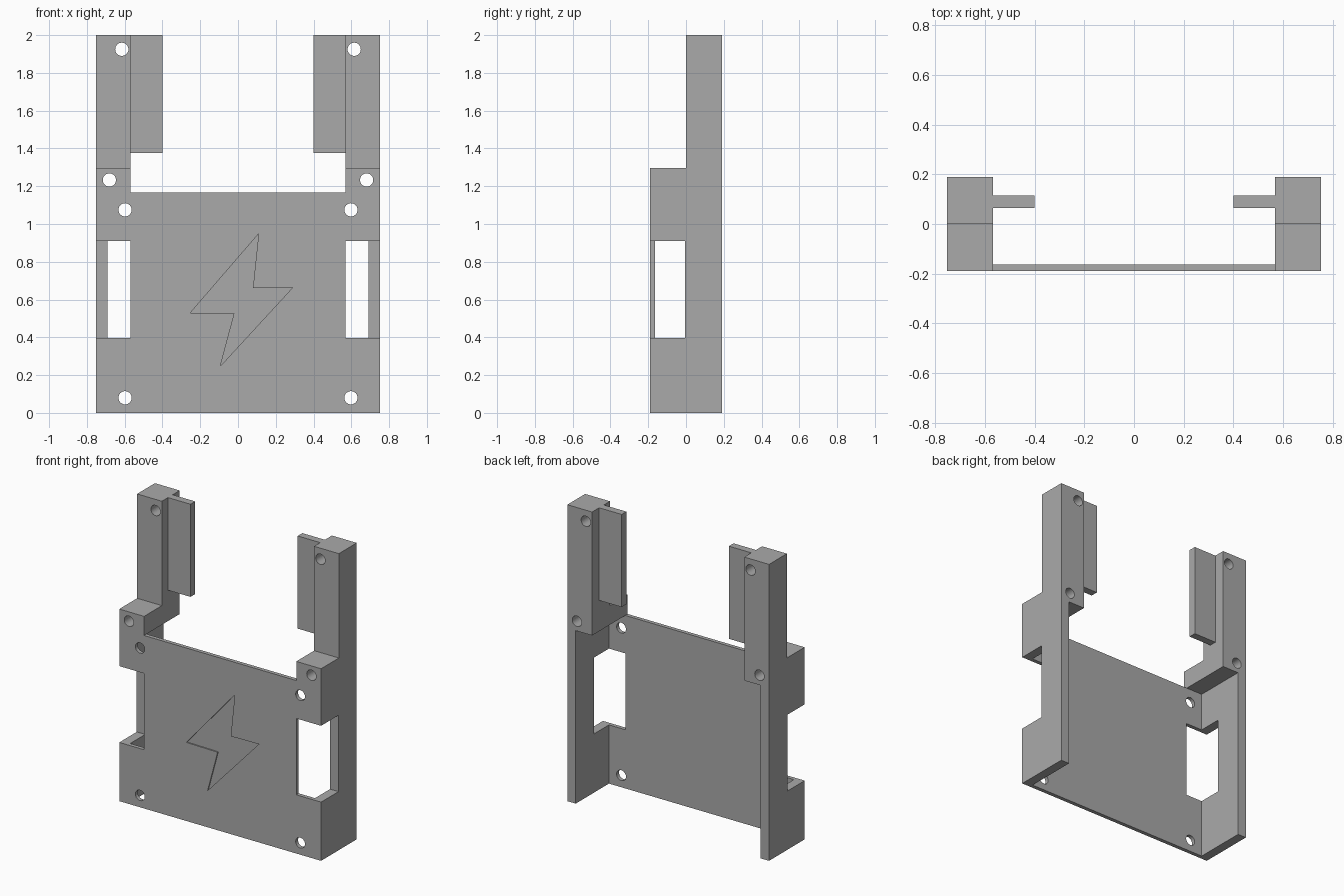
import bpy
import bmesh
from math import pi
from mathutils import Matrix, Vector

cube = bpy.data.objects.get("Cube")
if cube:
    bpy.data.objects.remove(cube, do_unlink=True)

grey = bpy.data.materials.new("plain grey")
grey.use_nodes = True
GREY = (0.4, 0.4, 0.4, 1)
grey.diffuse_color = GREY
grey.node_tree.nodes["Principled BSDF"].inputs["Base Color"].default_value = GREY

# Main dimensions
WIDE, INNER, WALL, TAB = 0.753, 0.568, 0.69, 0.4
FRONT, BACK, SKIN = -0.19, 0.19, -0.164
PANEL_TOP, BLOCK_TOP, TOP = 1.167, 1.296, 2.0


def finish(name, bm):
    bmesh.ops.recalc_face_normals(bm, faces=bm.faces)
    mesh = bpy.data.meshes.new(name)
    bm.to_mesh(mesh)
    bm.free()
    mesh.materials.append(grey)
    obj = bpy.data.objects.new(name, mesh)
    bpy.context.collection.objects.link(obj)
    return obj


def box(name, x, y, z):
    bm = bmesh.new()
    bmesh.ops.create_cube(bm, size=1)
    for v in bm.verts:
        v.co = Vector(r[0] if c < 0 else r[1] for c, r in zip(v.co, (x, y, z)))
    return finish(name, bm)


def side_box(name, side, x, y, z):
    return box(name, sorted((side * x[0], side * x[1])), y, z)


def drill(x, z):
    bm = bmesh.new()
    turn = Matrix.Translation((x, 0, z)) @ Matrix.Rotation(pi / 2, 4, "X")
    bmesh.ops.create_cone(bm, cap_ends=True, segments=32, radius1=0.035,
                          radius2=0.035, depth=1, matrix=turn)
    return finish("hole_cutter", bm)


def prism(name, outline, y0, y1):
    bm = bmesh.new()
    face = bm.faces.new([bm.verts.new((x, y0, z)) for x, z in outline])
    ext = bmesh.ops.extrude_face_region(bm, geom=[face])
    moved = [g for g in ext["geom"] if isinstance(g, bmesh.types.BMVert)]
    bmesh.ops.translate(bm, verts=moved, vec=(0, y1 - y0, 0))
    return finish(name, bm)


def combine(body, part, operation):
    mod = body.modifiers.new(operation, "BOOLEAN")
    mod.operation, mod.solver, mod.object = operation, "EXACT", part
    graph = bpy.context.evaluated_depsgraph_get()
    mesh = bpy.data.meshes.new_from_object(body.evaluated_get(graph))
    body.modifiers.clear()
    body.data = mesh
    bpy.data.objects.remove(part, do_unlink=True)


# Thin front panel
bracket = box("mounting_bracket", (-WIDE, WIDE), (FRONT, SKIN), (0, PANEL_TOP))

# Side walls, corner blocks, upright posts and inward tabs
for s in (-1, 1):
    for part in (
        side_box("side_wall", s, (WALL, WIDE), (FRONT, BACK), (0, BLOCK_TOP)),
        side_box("corner_block", s, (INNER, WIDE), (FRONT, BACK), (PANEL_TOP, BLOCK_TOP)),
        side_box("post", s, (INNER, WIDE), (0, BACK), (PANEL_TOP, TOP)),
        side_box("tab", s, (TAB, INNER + 0.05), (0.065, 0.115), (1.375, TOP)),
    ):
        combine(bracket, part, "UNION")

# Corner windows and screw holes
for s in (-1, 1):
    window = side_box("window_cutter", s, (INNER, 1), (-0.4, -0.004), (0.396, 0.911))
    combine(bracket, window, "DIFFERENCE")
    for x, z in ((0.598, 0.08), (0.598, 1.075), (0.681, 1.233), (0.615, 1.925)):
        combine(bracket, drill(s * x, z), "DIFFERENCE")

# Shallow zigzag recess on the panel
zigzag = [(0.109, 0.948), (0.079, 0.66), (0.289, 0.663),
          (-0.094, 0.247), (-0.019, 0.526), (-0.252, 0.53)]
combine(bracket, prism("recess_cutter", zigzag, -0.3, FRONT + 0.008), "DIFFERENCE")

# Tidy coplanar seams
bm = bmesh.new()
bm.from_mesh(bracket.data)
bmesh.ops.remove_doubles(bm, verts=bm.verts, dist=0.0001)
bmesh.ops.recalc_face_normals(bm, faces=bm.faces)
for f in bm.faces:
    f.smooth = False
    f.material_index = 0
bm.to_mesh(bracket.data)
bm.free()
bracket.data.materials.clear()
bracket.data.materials.append(grey)
